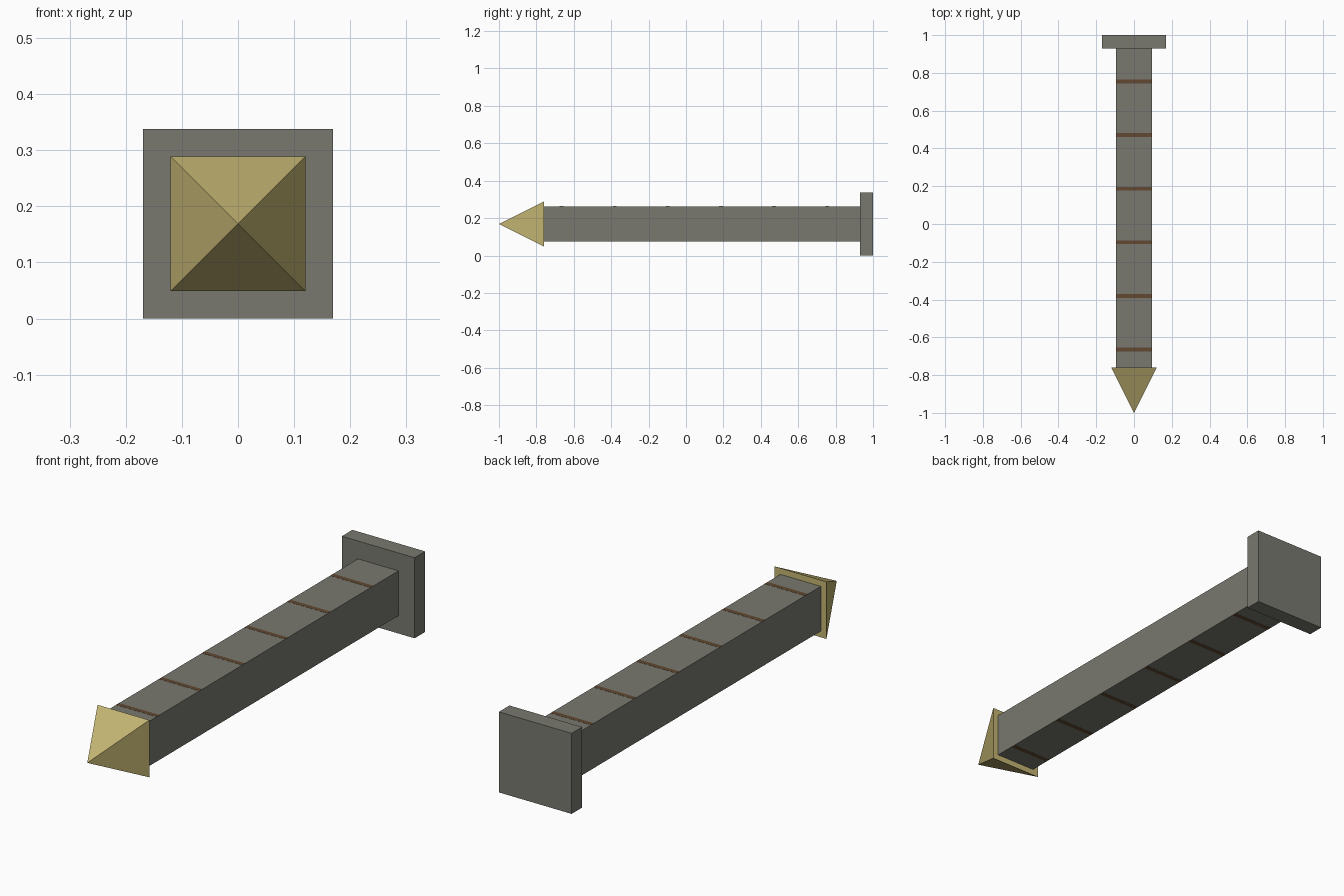
import bpy
import bmesh
from mathutils import Matrix, Vector

if "Cube" in bpy.data.objects:
    bpy.data.objects.remove(bpy.data.objects["Cube"])

CZ = 0.169  # height of the long axis


def material(name, rgb):
    m = bpy.data.materials.new(name)
    m.diffuse_color = (*rgb, 1)
    m.use_nodes = True
    m.node_tree.nodes["Principled BSDF"].inputs["Base Color"].default_value = m.diffuse_color
    return m


def add_object(name, bm, mat):
    mesh = bpy.data.meshes.new(name)
    bm.to_mesh(mesh)
    bm.free()
    mesh.materials.append(mat)
    obj = bpy.data.objects.new(name, mesh)
    bpy.context.collection.objects.link(obj)
    return obj


def box(name, half_x, half_z, y0, y1, mat):
    bm = bmesh.new()
    bmesh.ops.create_cube(bm, size=1)
    bmesh.ops.scale(bm, vec=(2 * half_x, y1 - y0, 2 * half_z), verts=bm.verts)
    bmesh.ops.translate(bm, vec=(0, (y0 + y1) / 2, CZ), verts=bm.verts)
    return add_object(name, bm, mat)


iron = material("dark_iron", (0.19, 0.19, 0.16))
wood = material("brown_wood", (0.12, 0.065, 0.03))
brass = material("brass", (0.55, 0.46, 0.17))

# Square shaft and end plate
box("shaft", 0.094, 0.094, -0.76, 0.93, iron)
box("end_plate", 0.169, 0.169, 0.93, 1.0, iron)

# Thin bands lying almost flush with the top and bottom of the shaft
for i in range(6):
    y = -0.665 + i * 0.284
    box(f"band_{i + 1}", 0.0935, 0.0945, y - 0.01, y + 0.01, wood)

# Pyramid tip pointing forward, closed at the back
bm = bmesh.new()
base = [bm.verts.new((x * 0.12, -0.76, CZ + z * 0.12))
        for x, z in ((-1, -1), (1, -1), (1, 1), (-1, 1))]
apex = bm.verts.new((0, -1.0, CZ))
bm.faces.new(base)
for i in range(4):
    bm.faces.new((base[i], base[(i + 1) % 4], apex))
bmesh.ops.recalc_face_normals(bm, faces=bm.faces)
add_object("tip", bm, brass)
